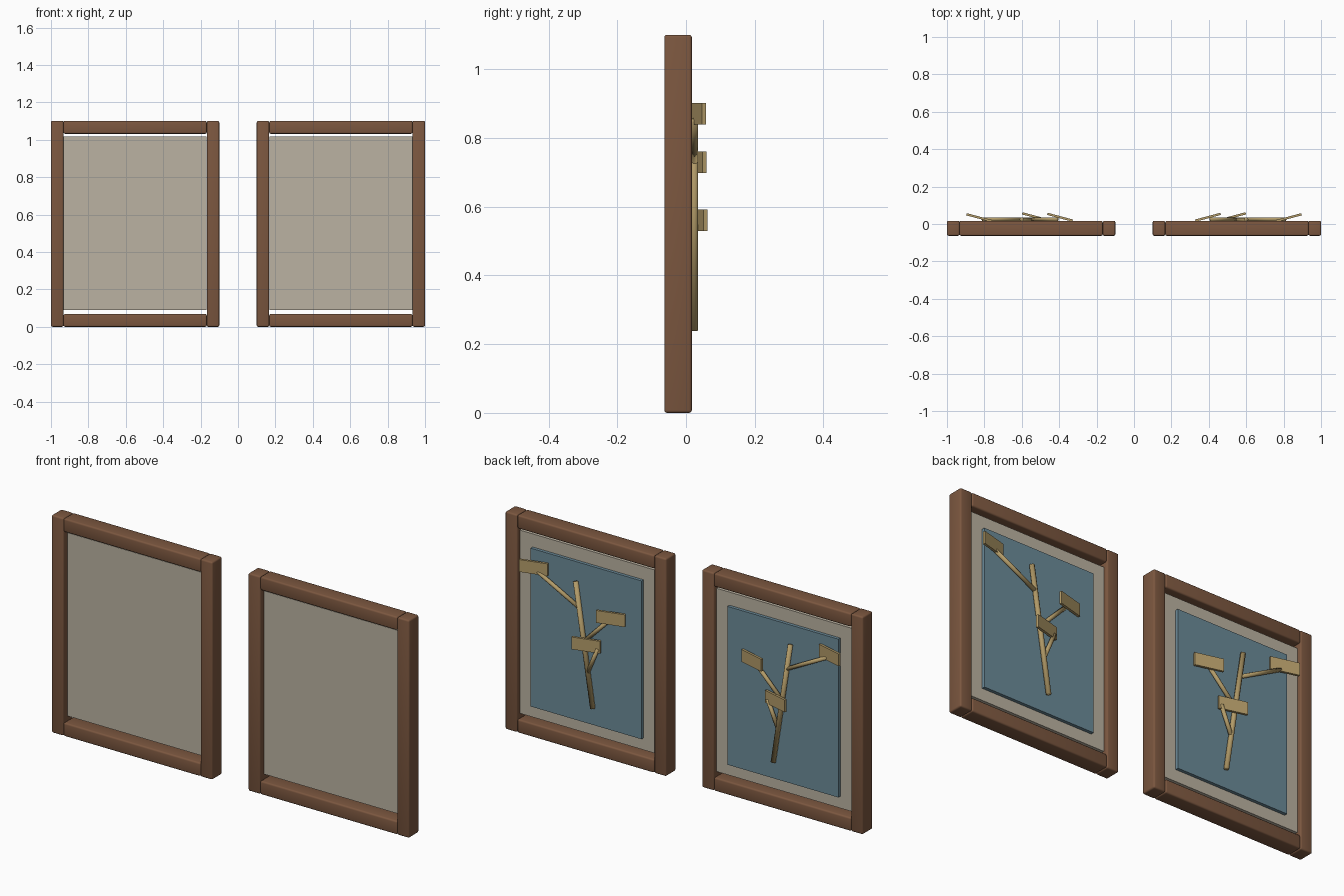
import bpy, bmesh, math
from mathutils import Vector, Matrix

if "Cube" in bpy.data.objects:
    bpy.data.objects.remove(bpy.data.objects["Cube"])


def material(name, rgb):
    m = bpy.data.materials.new(name)
    m.diffuse_color = (*rgb, 1)
    m.use_nodes = True
    m.node_tree.nodes["Principled BSDF"].inputs["Base Color"].default_value = m.diffuse_color
    return m


WOOD = material("wood", (0.20, 0.095, 0.05))
MAT = material("mat_board", (0.50, 0.45, 0.36))
BLUE = material("blue_board", (0.15, 0.26, 0.32))
GOLD = material("gold", (0.45, 0.33, 0.14))


def finish(bm, name, mat, smooth=False):
    """Turn bmesh into an object mirrored across x = 0."""
    me = bpy.data.meshes.new(name)
    if smooth:
        for f in bm.faces:
            f.smooth = True
    bm.to_mesh(me)
    bm.free()
    me.materials.append(mat)
    ob = bpy.data.objects.new(name, me)
    bpy.context.collection.objects.link(ob)
    ob.modifiers.new("Mirror", 'MIRROR').use_mirror_merge = False
    return ob


def box(name, lo, hi, mat, bevel=0.0, tilt=0.0):
    lo, hi = Vector(lo), Vector(hi)
    bm = bmesh.new()
    bmesh.ops.create_cube(bm, size=1)
    bmesh.ops.scale(bm, vec=hi - lo, verts=bm.verts)
    if bevel:
        bmesh.ops.bevel(bm, geom=bm.edges[:], offset=bevel, segments=3,
                        profile=0.5, affect='EDGES')
    bmesh.ops.transform(bm, verts=bm.verts,
                        matrix=Matrix.Translation((lo + hi) / 2) @ Matrix.Rotation(tilt, 4, 'Z'))
    ob = finish(bm, name, mat)
    if bevel:
        bpy.context.view_layer.objects.active = ob
        ob.select_set(True)
        bpy.ops.object.shade_smooth_by_angle(angle=math.radians(40))
        ob.select_set(False)
    return ob


def rod(name, a, b, r):
    a, b = Vector(a), Vector(b)
    d = b - a
    bm = bmesh.new()
    bmesh.ops.create_cone(bm, cap_ends=True, segments=10, radius1=r, radius2=r, depth=d.length)
    bmesh.ops.transform(bm, verts=bm.verts, matrix=Matrix.Translation((a + b) / 2)
                        @ d.to_track_quat('Z', 'Y').to_matrix().to_4x4())
    return finish(bm, name, GOLD, smooth=True)


# Frame: two full-height stiles with rails between them
F, B = -0.063, 0.017
box("inner_stile", (0.10, F, 0), (0.167, B, 1.10), WOOD, 0.008)
box("outer_stile", (0.933, F, 0), (1.0, B, 1.10), WOOD, 0.008)
box("bottom_rail", (0.167, F, 0), (0.933, B, 0.068), WOOD, 0.008)
box("top_rail", (0.167, F, 1.032), (0.933, B, 1.10), WOOD, 0.008)

# Mat panel and the smaller blue board on its rear face
box("mat_panel", (0.168, -0.031, 0.09), (0.932, -0.004, 1.016), MAT)
box("blue_panel", (0.24, -0.004, 0.15), (0.86, 0.012, 0.95), BLUE)

# Leaning trunk, three branches, and a tilted leaf on each
rod("trunk", (0.505, 0.024, 0.24), (0.60, 0.024, 0.855), 0.012)
twigs = [((0.58, 0.73), (0.81, 0.85), (0.828, 0.034, 0.87)),
         ((0.557, 0.562), (0.41, 0.712), (0.395, 0.036, 0.729)),
         ((0.532, 0.414), (0.475, 0.55), (0.53, 0.039, 0.56))]
for i, (s, e, c) in enumerate(twigs, 1):
    rod(f"branch_{i}", (s[0], 0.025, s[1]), (e[0], 0.026, e[1]), 0.010)
    half = Vector((0.07, 0.006, 0.031))
    box(f"leaf_{i}", Vector(c) - half, Vector(c) + half, GOLD, tilt=math.radians(15))
